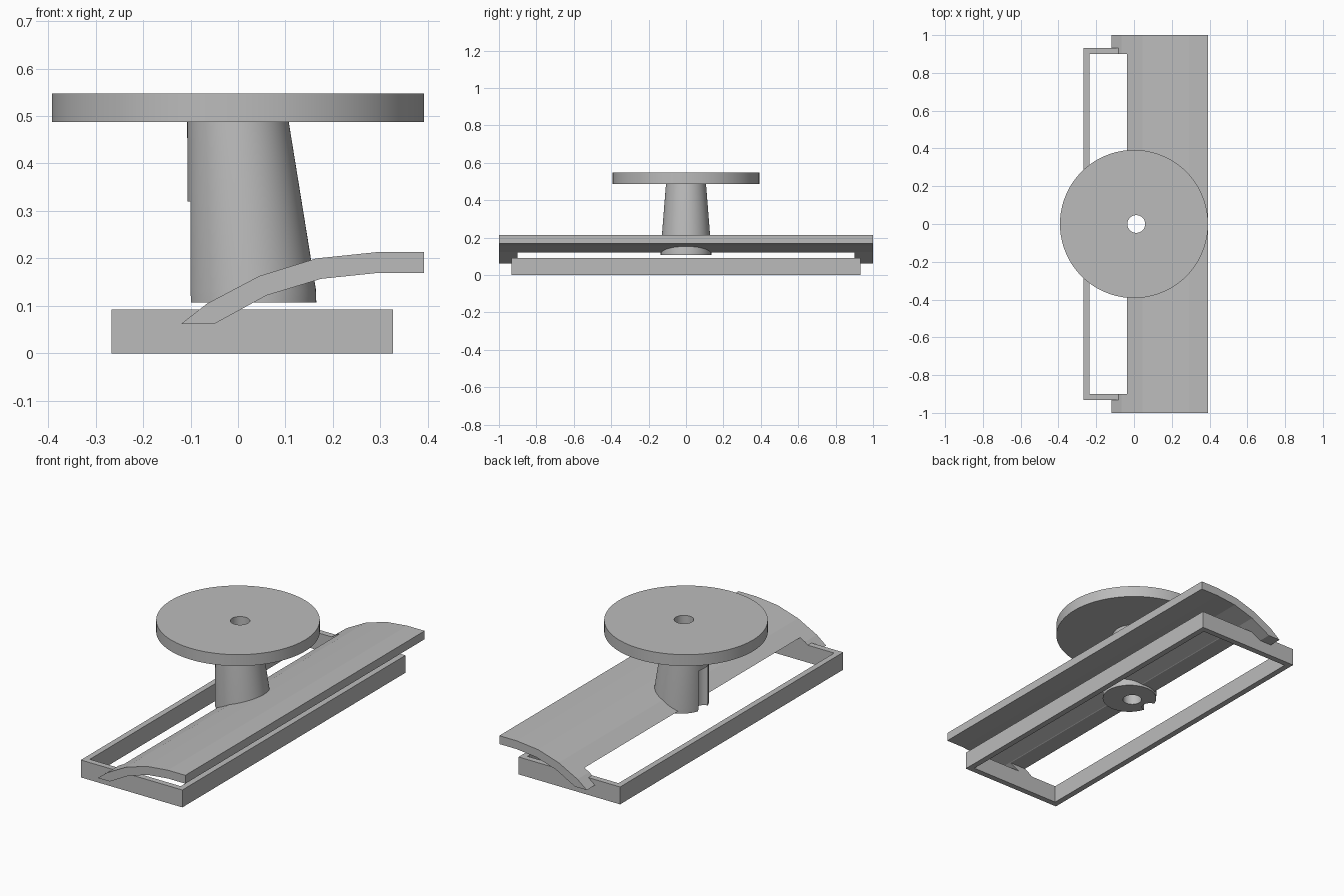
import bpy
import bmesh
import math

if "Cube" in bpy.data.objects:
    bpy.data.objects.remove(bpy.data.objects["Cube"], do_unlink=True)

grey = bpy.data.materials.new("plain_grey")
grey.use_nodes = True
grey.diffuse_color = (0.5, 0.5, 0.5, 1)
grey.node_tree.nodes["Principled BSDF"].inputs["Base Color"].default_value = (0.5, 0.5, 0.5, 1)


def finish(name, bm):
    """Turn a bmesh into a grey object in the scene."""
    bmesh.ops.recalc_face_normals(bm, faces=bm.faces[:])
    mesh = bpy.data.meshes.new(name)
    bm.to_mesh(mesh)
    bm.free()
    mesh.materials.append(grey)
    obj = bpy.data.objects.new(name, mesh)
    bpy.context.collection.objects.link(obj)
    return obj


def box(name, x0, x1, half_y, z0, z1):
    return extrude(name, [(x0, z0), (x1, z0), (x1, z1), (x0, z1)], half_y)


def extrude(name, profile, half_y):
    """Sweep an x-z profile along y, centred."""
    bm = bmesh.new()
    face = bm.faces.new([bm.verts.new((x, -half_y, z)) for x, z in profile])
    swept = bmesh.ops.extrude_face_region(bm, geom=[face])["geom"]
    verts = [v for v in swept if isinstance(v, bmesh.types.BMVert)]
    bmesh.ops.translate(bm, verts=verts, vec=(0, 2 * half_y, 0))
    return finish(name, bm)


def loft(name, rings, sides=96):
    """Join round sections given as (x centre, radius, z)."""
    bm = bmesh.new()
    loops = []
    for cx, r, z in rings:
        angles = [math.tau * i / sides for i in range(sides)]
        loops.append([bm.verts.new((cx + r * math.cos(a), r * math.sin(a), z)) for a in angles])
    for low, high in zip(loops, loops[1:]):
        for i in range(sides):
            j = (i + 1) % sides
            bm.faces.new((low[i], low[j], high[j], high[i]))
    bm.faces.new(loops[0][::-1])
    bm.faces.new(loops[-1])
    return finish(name, bm)


def cut(obj, cutter):
    """Subtract a cutter, apply the result and drop the cutter."""
    mod = obj.modifiers.new("cut", 'BOOLEAN')
    mod.operation = 'DIFFERENCE'
    mod.solver = 'EXACT'
    mod.object = cutter
    cutter.hide_render = True
    bpy.context.view_layer.objects.active = obj
    bpy.ops.object.modifier_apply(modifier=mod.name)
    bpy.data.objects.remove(cutter, do_unlink=True)


def bore():
    return loft("bore_cutter", [(0.012, 0.047, -0.2), (0.012, 0.047, 0.8)], 64)


# Open rectangular base frame
frame = box("base_frame", -0.267, 0.327, 0.932, 0, 0.092)
cut(frame, box("frame_cutter", -0.236, 0.296, 0.901, -0.1, 0.2))

# Long curved panel, its low edge trimmed level between the frame ends
top_edge = [(-0.12, 0.062), (-0.065, 0.105), (0.045, 0.163),
            (0.165, 0.2), (0.29, 0.213), (0.392, 0.213)]
under_edge = [(0.392, 0.169), (0.29, 0.169), (0.175, 0.157),
              (0.06, 0.122), (-0.05, 0.062)]
panel = extrude("curved_panel", top_edge + under_edge, 1.0)
cut(panel, box("panel_cutter", -0.3, 0.2, 0.901, -0.1, 0.12))
cut(panel, bore())

# Leaning tapered stem with a rounded groove on its right side
stem = loft("stem", [(0.03, 0.135, 0.107), (0.029, 0.135, 0.135), (0, 0.107, 0.487)])
cut(stem, loft("groove_cutter", [(-0.105, 0.04, 0), (-0.105, 0.04, 0.32)], 32))
cut(stem, bore())

# Round top disc with a central hole
disc = loft("top_disc", [(0, 0.392, 0.487), (0, 0.392, 0.547)], 128)
cut(disc, bore())

# Smooth the round parts
bpy.ops.object.select_all(action='DESELECT')
for part in (stem, disc):
    part.select_set(True)
bpy.context.view_layer.objects.active = disc
bpy.ops.object.shade_smooth_by_angle(angle=math.radians(30))
